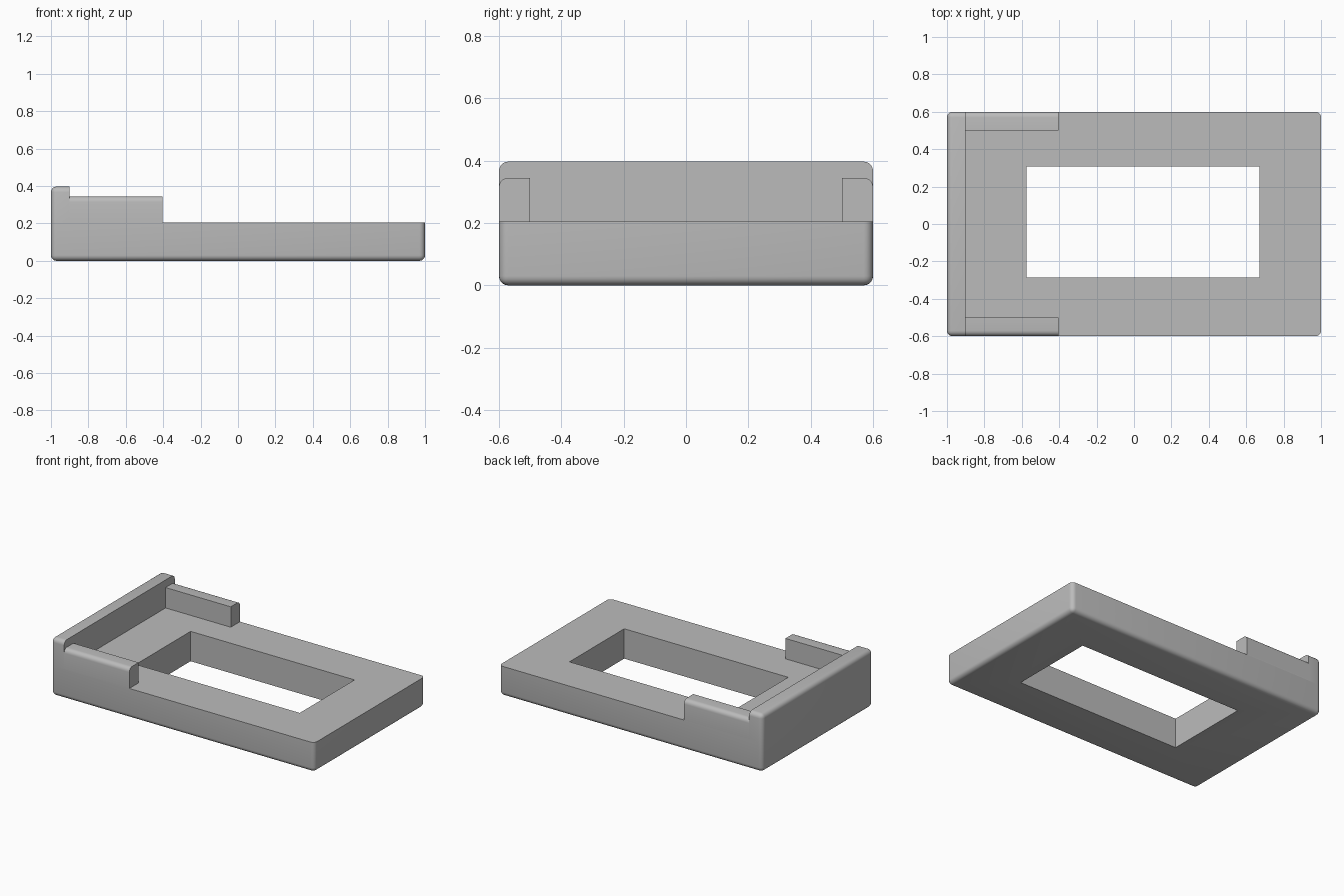
import bpy, bmesh

if "Cube" in bpy.data.objects:
    bpy.data.objects.remove(bpy.data.objects["Cube"])

R = 0.03       # rounding of the outer edges
TOP = 0.205    # top of the base plate

grey = bpy.data.materials.new("grey")
grey.diffuse_color = (0.5, 0.5, 0.5, 1)
grey.use_nodes = True
grey.node_tree.nodes["Principled BSDF"].inputs["Base Color"].default_value = grey.diffuse_color


def block(name, lo, hi, rounded=None, open_side=None):
    """Box from corner lo to corner hi; rounded(a, b) picks the edges to round,
    open_side(c) picks hidden faces to leave out by their centre."""
    bm = bmesh.new()
    bmesh.ops.create_cube(bm, size=1)
    for v in bm.verts:
        v.co = [lo[i] if v.co[i] < 0 else hi[i] for i in range(3)]
    if rounded:
        edges = [e for e in bm.edges if rounded(e.verts[0].co, e.verts[1].co)]
        bmesh.ops.bevel(bm, geom=edges, offset=R, segments=5, profile=0.5, affect='EDGES')
    if open_side:
        faces = [f for f in bm.faces if open_side(f.calc_center_median())]
        bmesh.ops.delete(bm, geom=faces, context='FACES')
    mesh = bpy.data.meshes.new(name)
    bm.to_mesh(mesh)
    bm.free()
    mesh.materials.append(grey)
    obj = bpy.data.objects.new(name, mesh)
    bpy.context.collection.objects.link(obj)
    return obj


def smooth(obj):
    bpy.ops.object.select_all(action='DESELECT')
    obj.select_set(True)
    bpy.context.view_layer.objects.active = obj
    bpy.ops.object.shade_smooth_by_angle(angle=0.6)


def both(a, b, axis, value):
    return abs(a[axis] - value) < 1e-4 and abs(b[axis] - value) < 1e-4


# Base plate: rounded bottom rim and corners, sharp top rim
base = block("base_plate", (-1, -0.6, 0), (1, 0.6, TOP),
             lambda a, b: not both(a, b, 2, TOP))

# Rectangular opening through the plate
cutter = block("opening_cutter", (-0.575, -0.287, -0.2), (0.67, 0.307, 0.6))
cutter.hide_render = True
cutter.hide_set(True)
cut = base.modifiers.new("opening", 'BOOLEAN')
cut.operation = 'DIFFERENCE'
cut.solver = 'EXACT'
cut.object = cutter
bpy.context.view_layer.objects.active = base
bpy.ops.object.modifier_apply(modifier="opening")
bpy.data.objects.remove(cutter)
smooth(base)

# End wall: rounded outside, sharp on its inner face
WALL_X, WALL_TOP = -0.9, 0.397
wall = block("end_wall", (-1, -0.6, TOP), (WALL_X, 0.6, WALL_TOP),
             lambda a, b: not both(a, b, 0, WALL_X) and not both(a, b, 2, TOP),
             lambda c: c.z < TOP + 1e-4)
smooth(wall)

# Side rails: only the outer top edge is rounded
RAIL_TOP = 0.345
for side, label in ((-1, "front"), (1, "back")):
    y = sorted((side * 0.5, side * 0.6))
    rail = block(label + "_rail", (WALL_X, y[0], TOP), (-0.405, y[1], RAIL_TOP),
                 lambda a, b: both(a, b, 1, side * 0.6) and both(a, b, 2, RAIL_TOP),
                 lambda c: c.z < TOP + 1e-4 or c.x < WALL_X + 1e-4)
    smooth(rail)
